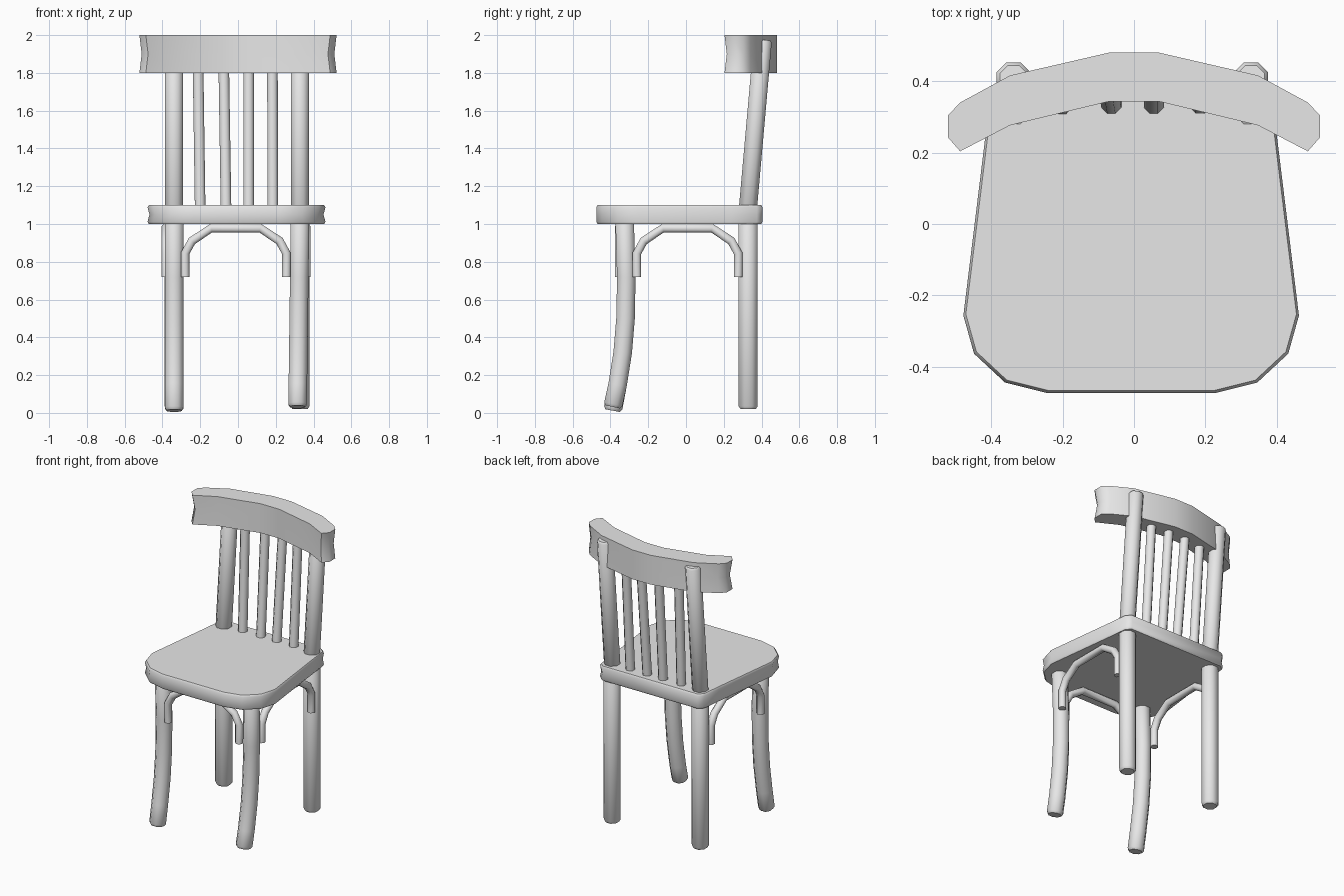
import bpy, bmesh, math
from mathutils import Vector

if "Cube" in bpy.data.objects:
    bpy.data.objects.remove(bpy.data.objects["Cube"], do_unlink=True)

grey = bpy.data.materials.new("plain_grey")
grey.use_nodes = True
grey.diffuse_color = (0.8, 0.8, 0.8, 1)
grey.node_tree.nodes["Principled BSDF"].inputs["Base Color"].default_value = (0.8, 0.8, 0.8, 1)


def loft(name, rings, angle=50):
    """Skin a stack of matching rings and cap both ends."""
    bm = bmesh.new()
    loops = [[bm.verts.new(p) for p in ring] for ring in rings]
    n = len(loops[0])
    for a, b in zip(loops, loops[1:]):
        for i in range(n):
            j = (i + 1) % n
            bm.faces.new((a[i], a[j], b[j], b[i]))
    bm.faces.new(loops[0][::-1])
    bm.faces.new(loops[-1])
    bmesh.ops.recalc_face_normals(bm, faces=bm.faces)
    mesh = bpy.data.meshes.new(name)
    bm.to_mesh(mesh)
    bm.free()
    mesh.materials.append(grey)
    obj = bpy.data.objects.new(name, mesh)
    bpy.context.collection.objects.link(obj)
    bpy.ops.object.select_all(action='DESELECT')
    obj.select_set(True)
    bpy.context.view_layer.objects.active = obj
    bpy.ops.object.shade_smooth_by_angle(angle=math.radians(angle))
    return obj


def rod(name, path, half, side=(1, 0, 0), tip=0.0):
    """Sweep a flat-sided octagon along a path; tip rounds off the ends."""
    pts = [Vector(p) for p in path]
    side = Vector(side)
    scales = [1.0] * len(pts)
    if tip:
        first, last = (pts[1] - pts[0]).normalized(), (pts[-2] - pts[-1]).normalized()
        pts = [pts[0], pts[0] + first * tip] + pts[1:-1] + [pts[-1] + last * tip, pts[-1]]
        scales = [0.8] + [1.0] * (len(pts) - 2) + [0.8]
    radius = half / math.cos(math.pi / 8)
    rings = []
    for i, p in enumerate(pts):
        t = (pts[min(i + 1, len(pts) - 1)] - pts[max(i - 1, 0)]).normalized()
        v = t.cross(side).normalized()
        rings.append([p + (side * math.cos(a) + v * math.sin(a)) * radius * scales[i]
                      for a in [math.pi / 8 + k * math.pi / 4 for k in range(8)]])
    return loft(name, rings)


# Seat: rounded front, tapered back, slightly hollow side edge
SEAT_X = -0.008
half_outline = [(0.234, -0.475), (0.354, -0.445), (0.441, -0.364), (0.471, -0.257),
                (0.41, 0.24), (0.395, 0.375), (0.365, 0.405)]
outline = half_outline + [(-x, y) for x, y in reversed(half_outline)]
rings = []
for z, sx, sy in [(1.0, 0.985, 0.985), (1.012, 1, 1), (1.05, 0.978, 1),
                  (1.088, 1, 1), (1.1, 0.985, 0.985)]:
    rings.append([(SEAT_X + x * sx, y * sy, z) for x, y in outline])
loft("seat", rings)

# Curved top rail with slightly hollow ends
half_rail = [(0.07, 0.481), (0.348, 0.417), (0.488, 0.341), (0.522, 0.305),
             (0.522, 0.243), (0.488, 0.204), (0.348, 0.277), (0.07, 0.344)]
rail = half_rail + [(-x, y) for x, y in reversed(half_rail)]
rings = []
for z, hollow in [(1.8, 0), (1.9, 0.012), (2.0, 0)]:
    rings.append([(x - math.copysign(hollow, x) if abs(x) > 0.4 else x,
                   y + hollow if y < 0.25 else y, z) for x, y in rail])
loft("top_rail", rings)

# Legs, back posts and side arches, one set per side
ARCH = [(-0.268, 0.72), (-0.268, 0.845), (-0.232, 0.91), (-0.13, 0.978),
        (0.13, 0.978), (0.232, 0.91), (0.268, 0.845), (0.268, 0.72)]
for label, front_top, front_foot, rear, arch_x, lift in [
        ("right", -0.338, -0.338, -0.338, -0.382, 0.0),
        ("left", 0.328, 0.315, 0.328, 0.361, 0.02)]:
    curve = [(1.02, -0.325), (0.72, -0.316), (0.5, -0.32), (0.32, -0.335),
             (0.15, -0.362), (0.012 + lift, -0.388)]
    rod("front_leg_" + label,
        [(front_top + (front_foot - front_top) * (1 - z), y, z) for z, y in curve],
        0.049, tip=0.015)
    rod("rear_leg_" + label, [(rear, 0.329, 1.02), (rear, 0.329, 0.02)], 0.05, tip=0.015)
    rod("back_post_" + label, [(rear, 0.325, 1.05), (rear, 0.407, 1.975)], 0.048, tip=0.012)
    rod("side_arch_" + label, [(arch_x, 0.008 + d, z) for d, z in ARCH], 0.023)

# Front arch under the seat
rod("front_arch", [(d - 0.012, -0.354, z) for d, z in ARCH], 0.023, side=(0, 1, 0))

# Back spindles
for i, (low, high) in enumerate([(-0.2, -0.212), (-0.063, -0.076), (0.056, 0.056), (0.185, 0.182)]):
    top_y = 0.41 - 0.6 * high * high
    rod("spindle_%d" % (i + 1), [(low, 0.335, 1.06), (high, top_y, 1.88)], 0.028)
